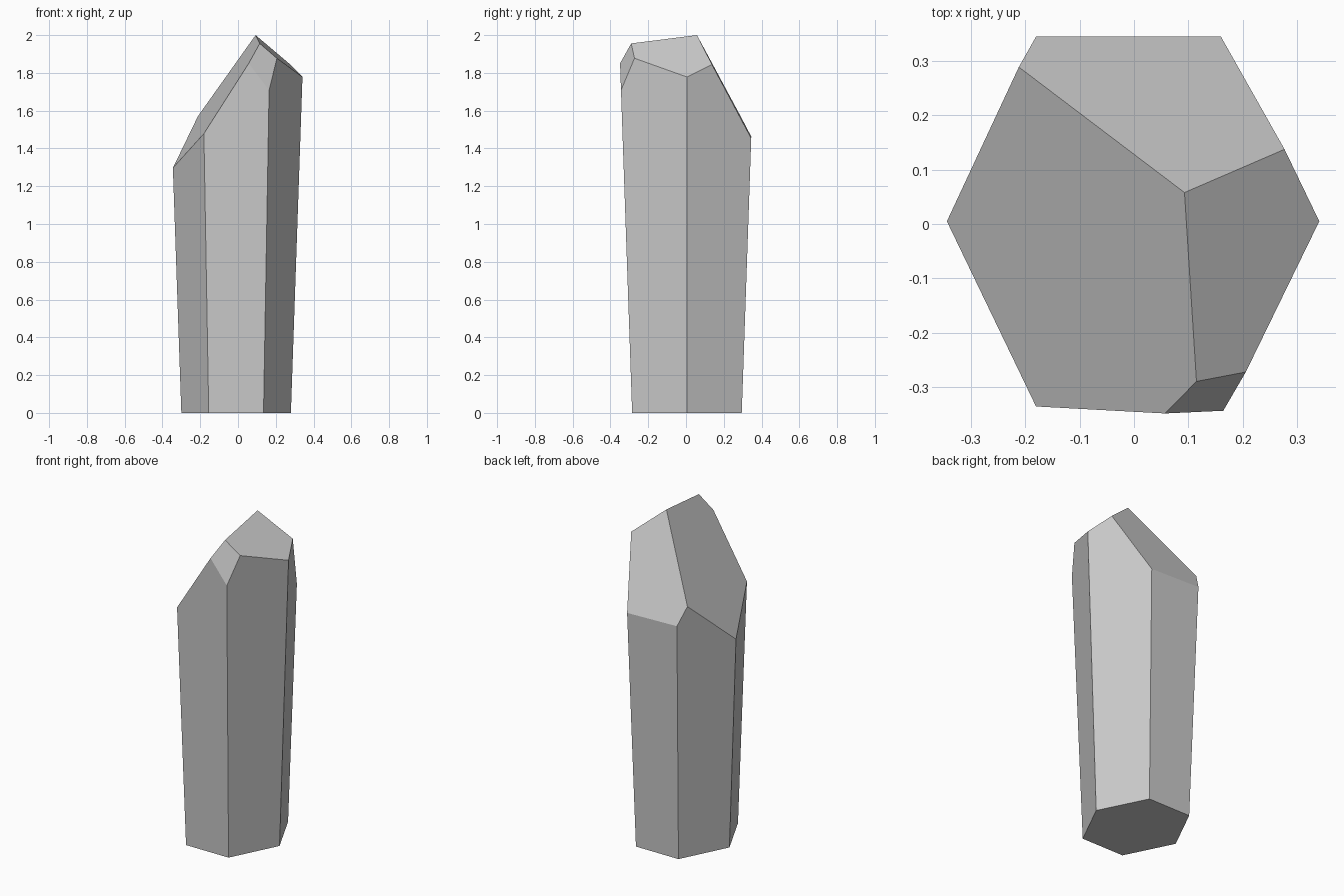
import bpy, bmesh, math
from mathutils import Vector

if "Cube" in bpy.data.objects:
    bpy.data.objects.remove(bpy.data.objects["Cube"])

CENTRE = Vector((-0.01, 0.005))
RADIUS_X, RADIUS_Y = 0.29, 0.335   # hexagon at the base
FLARE = 0.119                      # widening per unit of height
HEIGHT = 2.6                       # uncut height


def hex_ring(bm, z):
    s = 1 + FLARE * z
    return [bm.verts.new((CENTRE.x + RADIUS_X * s * math.cos(i * math.pi / 3),
                          CENTRE.y + RADIUS_Y * s * math.sin(i * math.pi / 3), z))
            for i in range(6)]


def cut_tip(bm, point, slope_x, slope_y):
    """Slice off everything above a sloping plane and cap the cut."""
    geom = bm.verts[:] + bm.edges[:] + bm.faces[:]
    cut = bmesh.ops.bisect_plane(bm, geom=geom, dist=1e-5, plane_co=point,
                                 plane_no=Vector((-slope_x, -slope_y, 1)).normalized(),
                                 clear_outer=True)
    edges = [e for e in cut["geom_cut"] if isinstance(e, bmesh.types.BMEdge)]
    bmesh.ops.contextual_create(bm, geom=edges)


# Flared hexagonal shaft
bm = bmesh.new()
low, high = hex_ring(bm, 0), hex_ring(bm, HEIGHT)
bm.faces.new(low[::-1])
bm.faces.new(high)
for i in range(6):
    j = (i + 1) % 6
    bm.faces.new((low[i], low[j], high[j], high[i]))

# Tip facets: left, back, right, small front chip
peak = (0.093, 0.058, 2.0)
cut_tip(bm, peak, 1.579, 0.227)
cut_tip(bm, peak, -0.028, -1.895)
cut_tip(bm, peak, -0.877, 0.071)
cut_tip(bm, (0.115, -0.29, 1.956), -1.479, 3.238)

bmesh.ops.remove_doubles(bm, verts=bm.verts[:], dist=1e-4)
bmesh.ops.recalc_face_normals(bm, faces=bm.faces[:])
mesh = bpy.data.meshes.new("crystal")
bm.to_mesh(mesh)
bm.free()
crystal = bpy.data.objects.new("crystal", mesh)
bpy.context.collection.objects.link(crystal)
